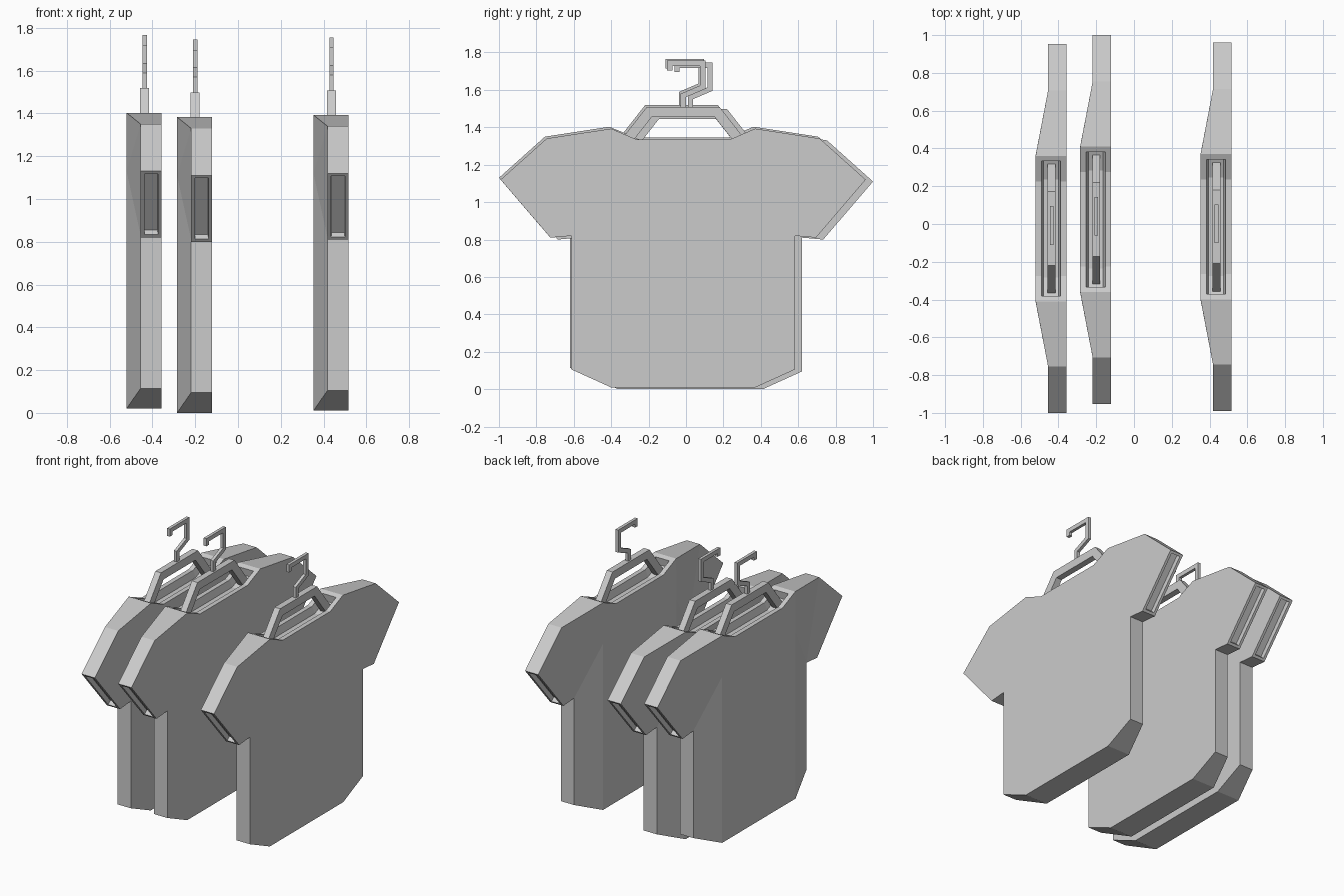
import bpy, bmesh
from mathutils import Vector

if "Cube" in bpy.data.objects:
    bpy.data.objects.remove(bpy.data.objects["Cube"], do_unlink=True)

grey = bpy.data.materials.new("plain_grey")
grey.use_nodes = True
COLOUR = (0.6, 0.6, 0.6, 1)
grey.diffuse_color = COLOUR
grey.node_tree.nodes["Principled BSDF"].inputs["Base Color"].default_value = COLOUR

FLAT, BULGE, SLEEVE = 0.082, -0.082, -0.016   # x of the cloth sides

# Half outline of the shirt: y, z, x of the bulging side
OUTLINE = {
    "hem": (0.387, 0, BULGE),
    "side": (0.597, 0.095, SLEEVE),
    "armpit": (0.597, 0.81, SLEEVE),
    "cuff_low": (0.71, 0.80, SLEEVE),
    "cuff_tip": (0.976, 1.11, SLEEVE),
    "sleeve_top": (0.73, 1.33, SLEEVE),
    "shoulder": (0.385, 1.383, BULGE),
    "neck": (0.25, 1.325, BULGE),
}


def to_mesh(bm, name):
    bmesh.ops.recalc_face_normals(bm, faces=bm.faces)
    mesh = bpy.data.meshes.new(name)
    bm.to_mesh(mesh)
    bm.free()
    mesh.materials.append(grey)
    return mesh


def shirt_mesh():
    bm = bmesh.new()
    near, far = {}, {}
    for s in (1, -1):
        for key, (y, z, x) in OUTLINE.items():
            near[key, s] = bm.verts.new((x, s * y, z))
            far[key, s] = bm.verts.new((FLAT, s * y, z))
        near["chest", s] = bm.verts.new((BULGE, s * 0.387, 1.11))
    names = list(OUTLINE)
    loop = [(k, 1) for k in names] + [(k, -1) for k in reversed(names)]

    # Flat side and centre of the bulging side
    bm.faces.new([far[k] for k in loop])
    middle = ["hem", "chest", "shoulder", "neck"]
    bm.faces.new([near[k, 1] for k in middle] + [near[k, -1] for k in reversed(middle)])

    # Tapering panels towards the sides and sleeves
    panels = (("hem", "side", "armpit", "chest"),
              ("chest", "armpit", "sleeve_top"),
              ("chest", "sleeve_top", "shoulder"),
              ("armpit", "cuff_low", "cuff_tip", "sleeve_top"))
    for s in (1, -1):
        for panel in panels:
            bm.faces.new([near[k, s] for k in panel])

    # Edge strip all round, remembering the openings
    cuffs, collar = [], []
    for a, b in zip(loop, loop[1:] + loop[:1]):
        face = bm.faces.new((near[a], near[b], far[b], far[a]))
        pair = {a[0], b[0]}
        if pair == {"cuff_low", "cuff_tip"}:
            cuffs.append(face)
        elif "neck" in pair:
            collar.append(face)
    bmesh.ops.recalc_face_normals(bm, faces=bm.faces)

    # Recessed sleeve and neck openings
    bmesh.ops.inset_individual(bm, faces=cuffs, thickness=0.017, use_even_offset=True)
    bmesh.ops.inset_individual(bm, faces=cuffs, thickness=0.002, depth=-0.03,
                               use_even_offset=True)
    bmesh.ops.inset_region(bm, faces=collar, thickness=0.031, use_boundary=True,
                           use_even_offset=True)
    bmesh.ops.inset_region(bm, faces=collar, thickness=0.012, depth=-0.05,
                           use_boundary=True, use_even_offset=True)
    return to_mesh(bm, "shirt")


def bar_mesh(name, path, thick, width, x=0.003):
    """Mitred bar of rectangular section along a y, z path."""
    pts = [Vector(p) for p in path]
    dirs = [(b - a).normalized() for a, b in zip(pts, pts[1:])]
    bm = bmesh.new()
    rings = []
    for i, p in enumerate(pts):
        n0 = dirs[max(i - 1, 0)].orthogonal()
        n1 = dirs[min(i, len(dirs) - 1)].orthogonal()
        m = (n0 + n1).normalized()
        m *= thick / 2 / m.dot(n0)
        corners = ((-1, -1), (1, -1), (1, 1), (-1, 1))
        rings.append([bm.verts.new((x + u * width / 2, p.x + v * m.x, p.y + v * m.y))
                      for u, v in corners])
    for r, q in zip(rings, rings[1:]):
        for j in range(4):
            k = (j + 1) % 4
            bm.faces.new((r[j], r[k], q[k], q[j]))
    bm.faces.new(rings[0])
    bm.faces.new(rings[-1])
    return to_mesh(bm, name)


parts = {
    "shirt": shirt_mesh(),
    "hanger_arms": bar_mesh("hanger_arms", [(-0.32, 1.295), (-0.182, 1.471),
                                            (0.182, 1.471), (0.32, 1.295)], 0.054, 0.042),
    "hanger_hook": bar_mesh("hanger_hook", [(0, 1.48), (0, 1.56), (0.105, 1.605),
                                            (0.105, 1.732), (-0.072, 1.732),
                                            (-0.072, 1.695)], 0.028, 0.02),
}

# Three shirts on hangers
PLACES = {"left": (0.4345, -0.015, 0.01),
          "middle": (-0.203, 0.024, 0),
          "right": (-0.439, -0.024, 0.02)}
for place, location in PLACES.items():
    for name, mesh in parts.items():
        obj = bpy.data.objects.new(f"{place}_{name}", mesh)
        obj.location = location
        bpy.context.collection.objects.link(obj)
